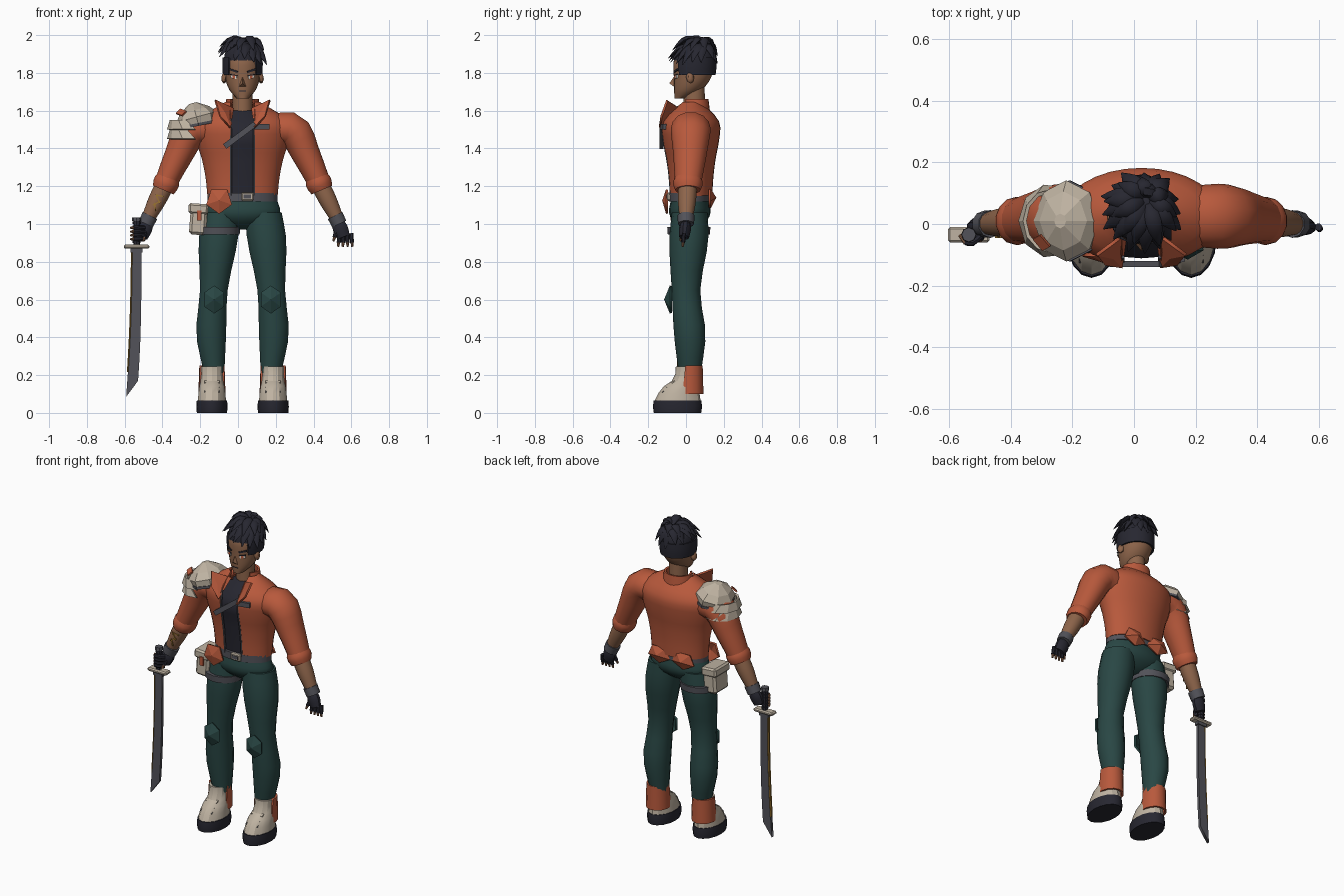
import bpy, bmesh, random
from math import sin, cos, asin, sqrt, radians, pi
from mathutils import Vector, Matrix, Euler

if "Cube" in bpy.data.objects:
    bpy.data.objects.remove(bpy.data.objects["Cube"], do_unlink=True)
random.seed(4)
C = .024  # body centre line
SIDES = {"left": 1, "right": -1}
X_AXIS, Y_AXIS, Z_AXIS = Matrix.Identity(3)


def material(name, *rgb):
    mat = bpy.data.materials.new(name)
    mat.use_nodes = True
    mat.diffuse_color = (*rgb, 1)
    mat.node_tree.nodes["Principled BSDF"].inputs["Base Color"].default_value = (*rgb, 1)
    return mat


SKIN = material("brown skin", .27, .13, .07)
ORANGE = material("burnt orange", .48, .1, .045)
TEAL = material("dark teal", .022, .062, .058)
BEIGE = material("pale beige", .52, .45, .36)
DARK = material("blue black", .02, .02, .03)
GREY = material("steel grey", .085, .085, .1)
GOLD = material("old gold", .33, .18, .03)
WHITE = material("eye white", .7, .66, .6)


def finish(bm, name, mat, angle, thickness=0):
    """Turn a bmesh into an object with smooth faces and sharp creases."""
    bmesh.ops.recalc_face_normals(bm, faces=bm.faces)
    for face in bm.faces:
        face.smooth = True
    for edge in bm.edges:
        edge.smooth = len(edge.link_faces) == 2 and edge.calc_face_angle(0) < radians(angle)
    mesh = bpy.data.meshes.new(name)
    bm.to_mesh(mesh)
    bm.free()
    mesh.materials.append(mat)
    obj = bpy.data.objects.new(name, mesh)
    bpy.context.collection.objects.link(obj)
    if thickness:
        solid = obj.modifiers.new("thickness", "SOLIDIFY")
        solid.thickness = thickness
        solid.offset = 0


def spline(values, t):
    """Smooth curve through evenly spaced numbers or vectors."""
    last = len(values) - 1
    i = min(int(t * last), last - 1)
    f = t * last - i
    b, c = values[i], values[i + 1]
    a = values[i - 1] if i else b * 2 - c
    d = values[i + 2] if i + 2 <= last else c * 2 - b
    return b + ((c - a) + ((a * 2 - b * 5 + c * 4 - d) + (b * 3 - c * 3 + d - a) * f) * f) * f / 2


def loft(name, mat, path, radii, deep=1, deep_end=None, ref=None, n=14, steps=8, gap=0, turn=0, angle=40):
    """Skin rings along a path: level rings, or square to the path if ref is given.
    A gap leaves the ring open by that half width, facing the front before the turn."""
    bm = bmesh.new()
    path = [Vector(p) for p in path]
    rows = []
    for i in range(steps + 1):
        t = i / steps
        centre, r = spline(path, t), max(spline(radii, t), .001)
        along = Z_AXIS
        if ref:
            along = (spline(path, min(t + .02, 1)) - spline(path, max(t - .02, 0))).normalized()
        v = Vector(ref or Y_AXIS)
        v = (v - along * v.dot(along)).normalized()
        u = v.cross(along)
        depth = r * (deep + ((deep_end or deep) - deep) * t)
        open_angle = asin(min(gap / r, 1))
        row = []
        for k in range(n + bool(gap)):
            a = turn - pi / 2 + open_angle + (pi - open_angle) * 2 * k / n
            row.append(bm.verts.new(centre + u * cos(a) * r + v * sin(a) * depth))
        rows.append(row)
    for low, high in zip(rows, rows[1:]):
        for k in range(n):
            j = (k + 1) % len(low)
            bm.faces.new((low[k], low[j], high[j], high[k]))
    if not gap:
        bm.faces.new(rows[0])
        bm.faces.new(rows[-1])
    finish(bm, name, mat, angle, .012 if gap else 0)


def up(y, low, high, x=C):
    return (x, y, low), (x, y, high)


def box(name, mat, centre, size, rot=(0, 0, 0), bevel=0):
    bm = bmesh.new()
    bmesh.ops.create_cube(bm, size=1)
    bmesh.ops.scale(bm, vec=size, verts=bm.verts)
    if bevel:
        bmesh.ops.bevel(bm, geom=bm.edges[:], offset=bevel, segments=1, affect="EDGES")
    bm.transform(Matrix.Translation(centre) @ Euler(rot).to_matrix().to_4x4())
    finish(bm, name, mat, 25)


def panel(name, mat, points, bulge=0, thickness=.012):
    """Polygon plate with its middle raised along y."""
    bm = bmesh.new()
    rim = [bm.verts.new(p) for p in points]
    middle = bm.verts.new(sum((v.co for v in rim), Vector()) / len(rim) + Y_AXIS * bulge)
    for a, b in zip(rim, rim[1:] + rim[:1]):
        bm.faces.new((a, b, middle))
    finish(bm, name, mat, 12, thickness)


def gem(name, mat, centre, width, height, sides, bulge):
    """Regular faceted plate with a corner pointing down."""
    corners = [2 * pi * k / sides for k in range(sides)]
    panel(name, mat, [Vector(centre) + Vector((sin(a) * width, 0, -cos(a) * height)) for a in corners], bulge)


# Torso: shirt inside an open jacket
JACKET = (.18, .19, .21, .24, .24, .09)
loft("jacket_body", ORANGE, up(.025, 1.15, 1.64), JACKET, .6, n=28, steps=15, gap=.062, angle=50)
loft("shirt", DARK, up(.025, 1.15, 1.6), (.165, .18, .2, .22, .06), .6, n=24, steps=10)
loft("jacket_collar", ORANGE, up(.045, 1.59, 1.66), (.09, .08), .85, n=18, steps=2, gap=.06)
box("chest_strap", GREY, (.01, -.13, 1.47), (.2, .02, .03), (0, -.64, 0))
box("chest_strap_end", GREY, (.125, -.12, 1.515), (.08, .02, .03), (0, 0, .2))

# Hips, belt and jacket tails
loft("hips", TEAL, up(.02, .97, 1.15), (.05, .16, .2, .19, .175), .55, n=20)
loft("belt", GREY, up(.02, 1.12, 1.165), (.185, .185), .6, n=24, steps=1)
box("belt_buckle", BEIGE, (.05, -.09, 1.145), (.065, .02, .045), bevel=.006)
box("buckle_inset", GREY, (.05, -.1, 1.145), (.04, .006, .02))
gem("front_jacket_tail", ORANGE, (-.1, -.1, 1.125), .07, .07, 5, -.02)
for x in (-.07, .1):
    gem("back_jacket_tail", ORANGE, (x, .125, 1.14), .08, .055, 5, .03)

for side, s in SIDES.items():
    def at(d, y, z):
        return Vector((C + s * d, y, z))

    # Jacket edges and lapels
    edge = []
    for k in range(6):
        r = spline(JACKET, k / 6)
        edge.append(at(.06, .022 - .6 * sqrt(r * r - .06 ** 2), 1.15 + .49 * k / 6))
    loft(side + "_jacket_zip", GREY, edge, (.006, .006), n=6)
    panel(side + "_lapel", ORANGE, [at(.05, -.03, 1.61), at(.145, -.1, 1.655), at(.12, -.13, 1.57),
                                    at(.065, -.14, 1.51)], -.01)

    # Leg and knee pad
    loft(side + "_trouser_leg", TEAL, [at(.15, .02, .21), at(.166, .02, .42), at(.152, 0, .65),
                                       at(.13, .014, .9), at(.11, .02, 1.06)],
         (.055, .081, .075, .105, .1), 1.06, .95, steps=10)
    gem(side + "_knee_pad", TEAL, at(.15, -.08, .6), .058, .072, 6, -.03)

    # Boot
    foot = C + s * .162
    loft(side + "_boot_sole", DARK, up(-.045, 0, .066, foot), (.08, .083, .08), 1.57, n=16, steps=2)
    loft(side + "_boot", BEIGE, [(foot, -.045, .06), (foot, -.03, .13), (foot, .01, .18), (foot, .01, .245)],
         (.077, .07, .06, .06), 1.6, 1.07, steps=5, angle=24)
    loft(side + "_boot_heel_tab", ORANGE, up(.014, .1, .25, foot), (.066, .062), 1.1, n=8, steps=2, gap=.06)
    for k in range(3):
        box(side + "_boot_strap", (GREY, BEIGE)[k // 2], (foot, -.115 + .025 * k, .11 + .025 * k),
            (.08, .02, .015), (.6, 0, 0))

    # Arm from the shoulder to the palm
    loft(side + "_sleeve", ORANGE, [at(.12, .025, 1.48), at(.26, .025, 1.5), at(.34, .02, 1.36), at(.41, .01, 1.21)],
         (.08, .092, .076, .06), 1.15, ref=Y_AXIS, steps=10, angle=55)
    loft(side + "_cuff", ORANGE, [at(.39, .01, 1.25), at(.42, .01, 1.18)], (.06, .07, .069, .06), 1.12, ref=Y_AXIS,
         steps=3)
    loft(side + "_forearm", SKIN, [at(.4, .01, 1.23), at(.505, 0, 1.02)], (.05, .048, .034), ref=Y_AXIS)
    loft(side + "_wristband", GREY, [at(.49, 0, 1.045), at(.512, 0, 1)], (.045, .043), ref=Y_AXIS, n=10, steps=1)
    loft(side + "_palm", DARK, [at(.5, 0, 1.02), at(.536, -.01, .93)], (.03, .042, .035), .75, ref=Y_AXIS, n=10)

    # Face and ear
    def face_plate(name, mat, d, z, width, height, tilt=0):
        centre = at(d, .036 - .1 * sqrt(1 - (d * 10) ** 2), z)
        box(side + name, mat, centre, (width, .009, height), (0, -s * tilt, s * .4))

    face_plate("_eye", WHITE, .046, 1.778, .034, .015, .15)
    face_plate("_iris", ORANGE, .044, 1.778, .014, .016)
    face_plate("_eyelid", DARK, .046, 1.788, .04, .005, .15)
    face_plate("_eyebrow", DARK, .047, 1.812, .05, .01, .3)
    loft(side + "_ear", SKIN, [at(.086, .02, 1.775), at(.108, .025, 1.78)], (.02, .022, .012), 1.5, ref=Z_AXIS,
         n=8, steps=3)


def finger(name, *path):
    points = [Vector(p) for p in path]
    knuckles = [spline(points, t) for t in (0, .35, .7)]
    tip = [spline(points, t) for t in (.65, .8, 1)]
    loft(name, DARK, knuckles, (.012, .011), ref=(.2, .7, .6), n=8, steps=4)
    loft(name + "_tip", SKIN, tip, (.009, .006), ref=(.2, .7, .6), n=8, steps=3)


# Open left hand, and right hand closed around the grip
GRIP = Vector((-.537, -.035, 0))
for k in range(4):
    finger("left_finger", (.54 + .02 * k, -.01, .95), (.53 + .025 * k, -.018, .88))
    z = Z_AXIS * (.98 - .02 * k)
    finger("right_finger", GRIP + z + X_AXIS * .04, GRIP + z - Y_AXIS * .03, GRIP + z - X_AXIS * .03)
finger("left_thumb", (.525, -.01, .975), (.505, -.03, .91))
finger("right_thumb", (-.49, -.02, .965), (-.5, -.055, .91))

# Sword
loft("sword_grip", DARK, (GRIP + Z_AXIS * .88, GRIP + Z_AXIS * 1.02), (.017, .017), n=8, steps=1)
for k in range(6):
    z = .9 + .02 * k
    loft("grip_wrap", DARK, (GRIP + Z_AXIS * z, GRIP + Z_AXIS * (z + .012)), (.021, .021), n=8, steps=1)
loft("sword_pommel", GREY, (GRIP + Z_AXIS * 1.015, GRIP + Z_AXIS * 1.035), (.025, .023), n=8, steps=1)
box("sword_guard", BEIGE, GRIP + Z_AXIS * .88, (.135, .05, .022), bevel=.007)
box("guard_collar", GREY, GRIP + Z_AXIS * .86, (.065, .03, .02))
fractions = [k / 6 for k in range(7)]
cutting = [GRIP + Vector((-.025 - .03 * t * t, 0, .87 - .785 * t)) for t in fractions]
spine = [GRIP + Vector((.026 - .018 * t ** 3, 0, .87 - .7 * t)) for t in fractions]
panel("sword_blade", GREY, cutting + spine[::-1], thickness=.018)
loft("sword_edge", GOLD, cutting[:-1], (.006, .006), 2, n=6)

# Forearm tattoo
for k, turn in enumerate((.2, 1.1, -.5, 1.4)):
    box("forearm_tattoo", GOLD, (-.415 - .008 * k, -.042, 1.15 - .02 * k), (.045, .008, .006), (0, turn, 0))

# Shoulder armour
loft("shoulder_pad", BEIGE, [(-.21, .01, 1.53), (-.24, .01, 1.64)], (.105, .11, .08, .02), 1.2, ref=Y_AXIS,
     n=8, steps=3, angle=10)
loft("shoulder_pad_rim", GREY, [(-.207, .01, 1.52), (-.21, .01, 1.535)], (.11, .11), 1.2, ref=Y_AXIS, n=8, steps=1)
for z in (1.5, 1.45):
    loft("shoulder_plate", BEIGE, up(.01, z, z + .05, -.27), (.1, .085), 1.15, n=6, steps=1, gap=.09,
         turn=pi / 2, angle=10)
box("shoulder_pad_mark", ORANGE, (-.3, -.06, 1.59), (.036, .05, .009), (.3, -.7, .5))

# Hip pouch and thigh strap
box("hip_pouch", BEIGE, (-.21, 0, 1.015), (.09, .14, .145), (0, .07, 0), .014)
box("pouch_flap", BEIGE, (-.21, 0, 1.08), (.104, .152, .055), (0, .07, 0), .01)
box("pouch_tag", ORANGE, (-.205, -.077, 1.045), (.026, .009, .055))
loft("thigh_strap", GREY, up(.015, .945, .985, C - .13), (.115, .118), .97, n=16, steps=1)

# Neck and head
loft("neck", SKIN, up(.043, 1.57, 1.74), (.055, .053), 1.05)
loft("head", SKIN, [(C, -.03, 1.665), (C, .01, 1.71), (C, .035, 1.78), (C, .04, 1.87), (C, .04, 1.94)],
     (.03, .07, .093, .095, .055), 1.02, 1.12, n=20, steps=12, angle=50)
gem("nose", SKIN, (C, -.06, 1.745), -.018, -.03, 3, -.022)
box("mouth", DARK, (C, -.06, 1.703), (.038, .009, .005))

# Hair: cropped sides, crown and swept strands
loft("cropped_hair", DARK, up(.043, 1.79, 1.88), (.098, .102, .1), 1.1, n=20, steps=3, gap=.07)
loft("hair_crown", DARK, up(.045, 1.865, 1.965), (.1, .096, .08, .03), 1.1, n=18, steps=6)


def strand(angle, reach, top, tip, width):
    root = Vector((C + .02, .085, 0))
    end = Vector((C + cos(angle) * reach, .04 + sin(angle) * reach, 0))
    across = (end - root).cross(Z_AXIS).normalized()
    heights = (1.93, top, (top + tip) / 2 + .02, tip)
    path = [root.lerp(end, k / 3) + Z_AXIS * z for k, z in enumerate(heights)]
    loft("hair_strand", DARK, path, (width / 4, width / 2, width / 2, .001), 2, ref=across, n=6, steps=6, angle=45)


for layer, count in enumerate((16, 11)):
    for k in range(count):
        angle = 2 * pi * (k + random.uniform(-.25, .25)) / count
        lift = .04 * max(0, -cos(angle))
        if layer:
            strand(angle, random.uniform(.09, .13), random.uniform(1.97, 1.985), 1.92 + lift / 2, .024)
        else:
            strand(angle, random.uniform(.125, .145), 1.945 + lift / 2, random.uniform(1.84, 1.88) + lift, .028)
